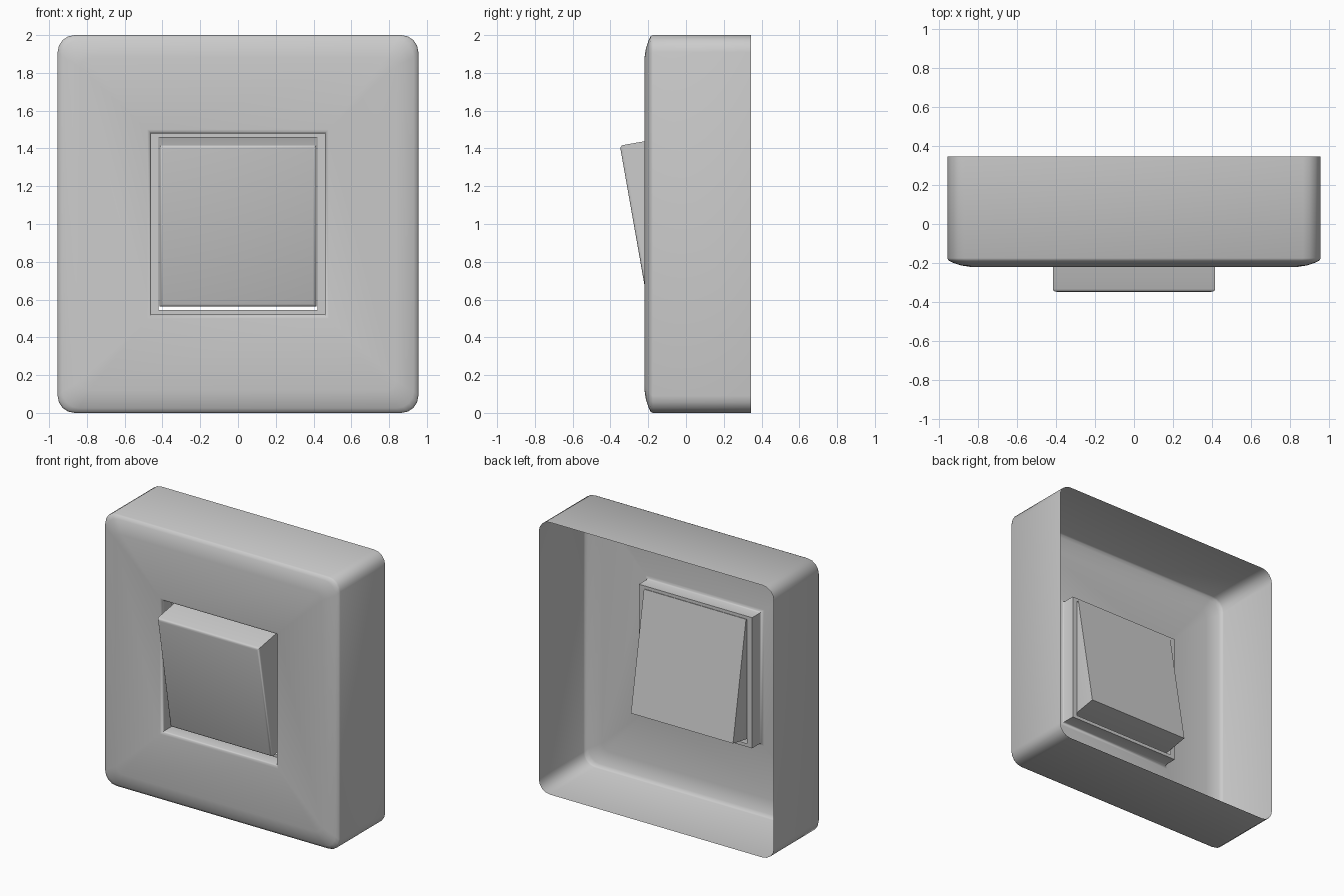
import bpy, bmesh
from math import radians, sin, cos, pi
from mathutils import Matrix, Vector

cube = bpy.data.objects.get("Cube")
if cube:
    bpy.data.objects.remove(cube, do_unlink=True)

plastic = bpy.data.materials.new("light_grey_plastic")
plastic.use_nodes = True
colour = (0.6, 0.6, 0.6, 1)
plastic.diffuse_color = colour
plastic.node_tree.nodes["Principled BSDF"].inputs["Base Color"].default_value = colour

MID = 1.0  # height of the switch centre


def finish(bm, name, angle):
    mesh = bpy.data.meshes.new(name)
    bm.to_mesh(mesh)
    bm.free()
    mesh.materials.append(plastic)
    obj = bpy.data.objects.new(name, mesh)
    bpy.context.collection.objects.link(obj)
    bpy.ops.object.select_all(action='DESELECT')
    obj.select_set(True)
    bpy.context.view_layer.objects.active = obj
    bpy.ops.object.shade_smooth_by_angle(angle=radians(angle))
    return obj


def rounded_ring(bm, half_w, half_h, radius, y, steps=4):
    """Rounded rectangle of vertices facing the front."""
    verts = []
    for i, (sx, sz) in enumerate([(1, 1), (-1, 1), (-1, -1), (1, -1)]):
        for k in range(steps + 1):
            a = (i + k / steps) * pi / 2
            verts.append(bm.verts.new((sx * (half_w - radius) + radius * cos(a), y,
                                       MID + sz * (half_h - radius) + radius * sin(a))))
    return verts


def loft(name, rings, angle):
    bm = bmesh.new()
    loops = [rounded_ring(bm, *ring) for ring in rings]
    for a, b in zip(loops, loops[1:]):
        n = len(a)
        for i in range(n):
            j = (i + 1) % n
            bm.faces.new((a[i], a[j], b[j], b[i]))
    # square corners collapse to single points
    bmesh.ops.remove_doubles(bm, verts=bm.verts, dist=0.0005)
    return finish(bm, name, angle)


# Thin shell, open at the back, rolling over into the switch opening
W, H = 0.955, 1.0
loft("housing", [
    (W, H, 0.09, 0.345),
    (W, H, 0.09, -0.175),
    (W - 0.006, H - 0.006, 0.09, -0.187),
    (W - 0.025, H - 0.025, 0.09, -0.197),
    (W - 0.07, H - 0.07, 0.07, -0.212),
    (W - 0.12, H - 0.12, 0.05, -0.22),
    (0.48, 0.5, 0, -0.22),
    (0.466, 0.486, 0, -0.214),
    (0.46, 0.48, 0, -0.20),
    (0.46, 0.48, 0, -0.11),
], 50)

# Flat ledge at the bottom of the opening
loft("opening_ledge", [
    (0.46, 0.48, 0, -0.11),
    (0.42, 0.455, 0, -0.11),
], 30)

# Tilted rocker with softened front edges
length, depth, half = 0.868, 0.25, 0.415
bm = bmesh.new()
bmesh.ops.create_cube(bm, size=1)
bmesh.ops.scale(bm, vec=(2 * half, depth, length), verts=bm.verts)
bmesh.ops.translate(bm, vec=(0, depth / 2, -length / 2), verts=bm.verts)
front_edges = [e for e in bm.edges if all(abs(v.co.y) < 0.001 for v in e.verts)]
bmesh.ops.bevel(bm, geom=front_edges, offset=0.018, segments=3, profile=0.5, affect='EDGES')
bm.transform(Matrix.Translation(Vector((0, -0.35, 1.415))) @ Matrix.Rotation(radians(10), 4, 'X'))
finish(bm, "rocker", 40)
